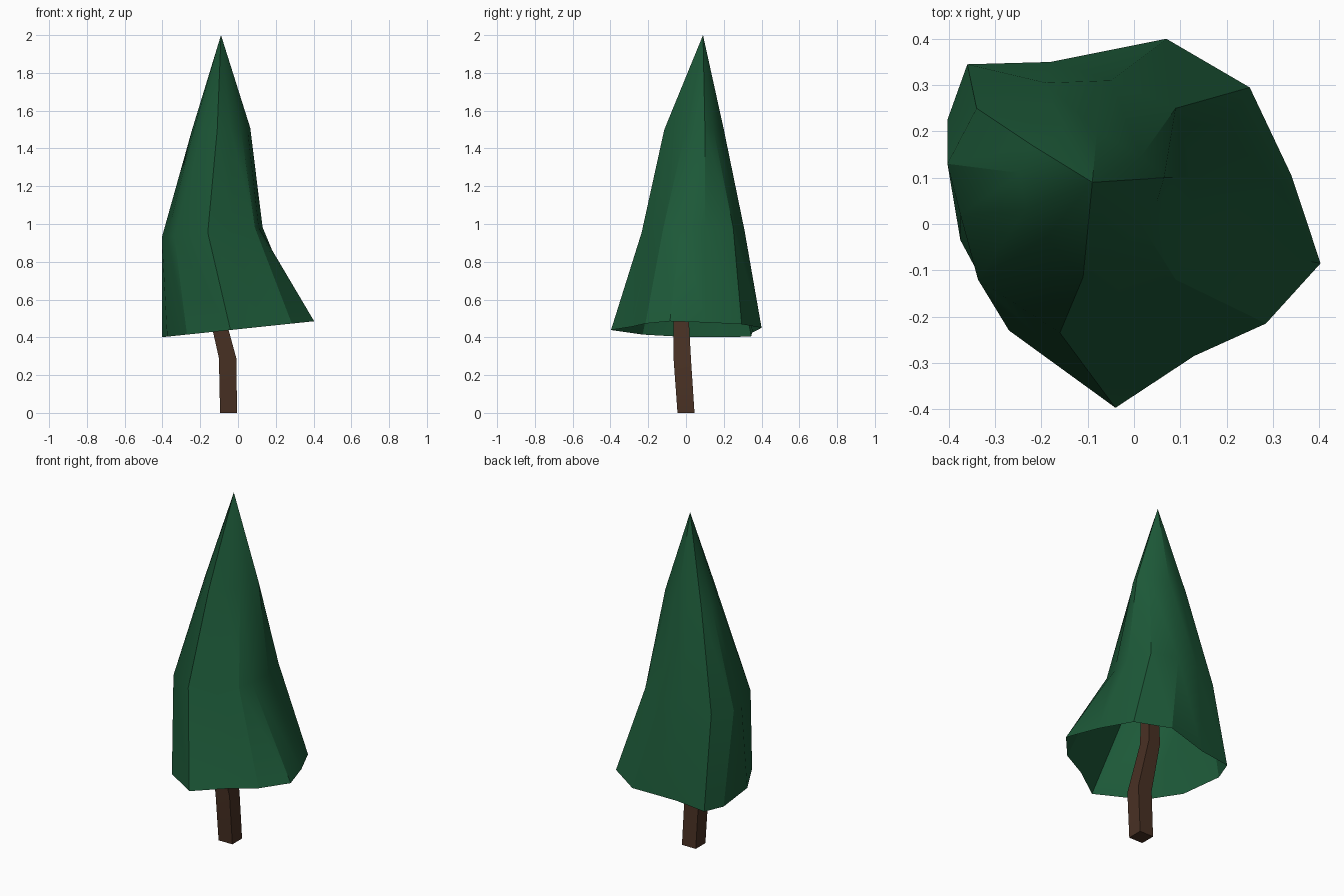
import bpy, math

if "Cube" in bpy.data.objects:
    bpy.data.objects.remove(bpy.data.objects["Cube"])


def material(name, rgb):
    m = bpy.data.materials.new(name)
    m.diffuse_color = (*rgb, 1)
    m.use_nodes = True
    m.node_tree.nodes["Principled BSDF"].inputs["Base Color"].default_value = m.diffuse_color
    return m


def loft(name, rings, mat, apex=None, caps=False, angle=30):
    """Skin equal-sized rings (clockwise seen from above, bottom to top)."""
    n = len(rings[0])
    verts = [p for ring in rings for p in ring]
    faces = []
    for r in range(len(rings) - 1):
        for i in range(n):
            j = (i + 1) % n
            a, b = r * n, (r + 1) * n
            faces.append((a + i, b + i, b + j, a + j))
    top = (len(rings) - 1) * n
    if apex:
        verts.append(apex)
        faces += [(top + i, len(verts) - 1, top + (i + 1) % n) for i in range(n)]
    if caps:
        faces.append(tuple(range(n)))
        faces.append(tuple(reversed(range(top, top + n))))
    me = bpy.data.meshes.new(name)
    me.from_pydata(verts, [], faces)
    me.materials.append(mat)
    ob = bpy.data.objects.new(name, me)
    bpy.context.collection.objects.link(ob)
    bpy.ops.object.select_all(action='DESELECT')
    ob.select_set(True)
    bpy.context.view_layer.objects.active = ob
    bpy.ops.object.shade_smooth_by_angle(angle=math.radians(angle))
    return ob


def tilted(points, z, slope):
    return [(x, y, z + slope * x) for x, y in points]


green = material("needles", (0.012, 0.1, 0.04))
brown = material("bark", (0.065, 0.03, 0.017))

# Foliage: open-bottomed irregular cone of three uneven 12-sided rings
hem = [(-0.36, 0.345), (-0.18, 0.35), (0.07, 0.40), (0.25, 0.295),
       (0.34, 0.105), (0.403, -0.085), (0.285, -0.215), (0.13, -0.285),
       (-0.04, -0.397), (-0.27, -0.23), (-0.375, -0.035), (-0.403, 0.225)]
middle = [(-0.34, 0.25), (-0.19, 0.305), (-0.05, 0.31), (0.09, 0.25),
          (0.13, 0.10), (0.11, -0.03), (0.09, -0.12), (-0.03, -0.18),
          (-0.16, -0.235), (-0.337, -0.12), (-0.375, 0.02), (-0.403, 0.13)]
upper = [(-0.22, 0.17), (-0.15, 0.195), (-0.08, 0.20), (0.015, 0.145),
         (0.065, 0.10), (0.05, 0.05), (0.015, 0.0), (-0.04, -0.065),
         (-0.11, -0.115), (-0.19, -0.03), (-0.235, 0.03), (-0.245, 0.11)]
loft("foliage",
     [tilted(hem, 0.443, 0.105), tilted(middle, 0.97, 0.1), tilted(upper, 1.505, 0.05)],
     green, apex=(-0.09, 0.09, 2.0))

# Trunk: crooked square post running up inside the foliage
path = [(-0.05, 0.0, 0.0, 0.045), (-0.055, -0.02, 0.29, 0.046),
        (-0.137, -0.03, 0.62, 0.038), (-0.125, -0.02, 0.95, 0.03)]
corners = [(-1, 1), (1, 1), (1, -1), (-1, -1)]
loft("trunk",
     [[(x + h * sx, y + h * sy, z) for sx, sy in corners] for x, y, z, h in path],
     brown, caps=True)
